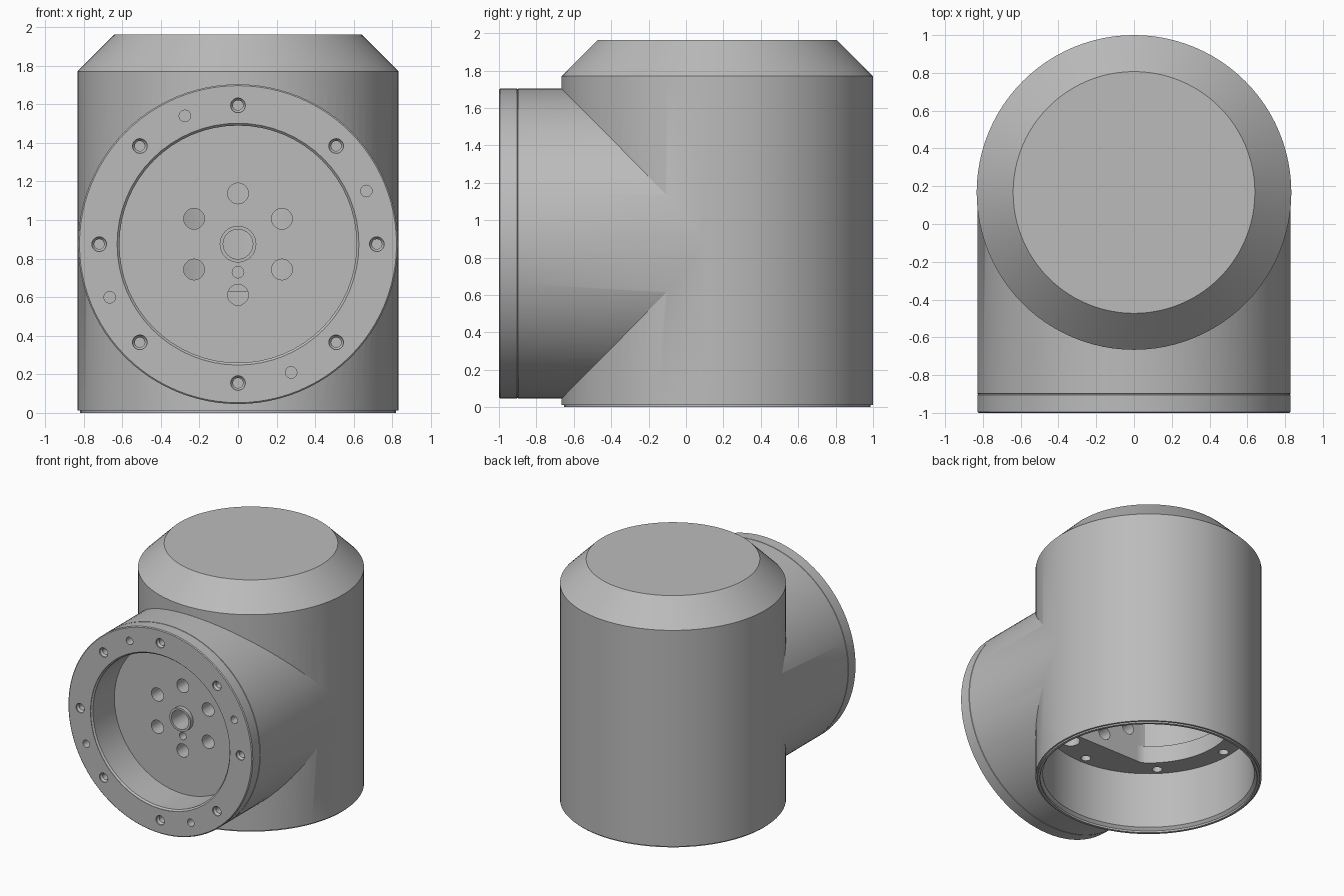
import bpy, bmesh, math
from mathutils import Matrix

cube = bpy.data.objects.get("Cube")
if cube:
    bpy.data.objects.remove(cube, do_unlink=True)

R = 0.833          # housing radius
AXIS_Y = 0.167     # vertical axis position
PORT_Z = 0.875     # height of the side port axis

grey = bpy.data.materials.new("light_grey_metal")
grey.use_nodes = True
colour = (0.5, 0.5, 0.5, 1)
grey.diffuse_color = colour
grey.node_tree.nodes["Principled BSDF"].inputs["Base Color"].default_value = colour

UP = Matrix.Translation((0, AXIS_Y, 0))
FRONT = Matrix.Translation((0, 0, PORT_Z)) @ Matrix.Rotation(math.pi / 2, 4, 'X')


def lathe(bm, profile, matrix, segments=32, centre=(0, 0)):
    """Closed solid of revolution from (radius, height) points, bottom to top."""
    rings = []
    for r, h in profile:
        ring = []
        for i in range(segments):
            a = math.tau * i / segments
            p = (centre[0] + r * math.cos(a), centre[1] + r * math.sin(a), h)
            ring.append(bm.verts.new(p))
        rings.append(ring)
    for low, high in zip(rings, rings[1:]):
        for i in range(segments):
            j = (i + 1) % segments
            bm.faces.new((low[i], low[j], high[j], high[i]))
    bm.faces.new(rings[0][::-1])
    bm.faces.new(rings[-1])
    for ring in rings:
        for v in ring:
            v.co = matrix @ v.co


def hole_circle(bm, profile, matrix, radius, count, start, segments=20):
    for i in range(count):
        a = math.radians(start) + math.tau * i / count
        lathe(bm, profile, matrix, segments,
              (radius * math.cos(a), radius * math.sin(a)))


def make(name, bm):
    mesh = bpy.data.meshes.new(name)
    bm.to_mesh(mesh)
    bm.free()
    mesh.materials.append(grey)
    obj = bpy.data.objects.new(name, mesh)
    bpy.context.collection.objects.link(obj)
    return obj


def combine(target, bm, operation):
    tool = make("cutter", bm)
    tool.hide_render = True
    mod = target.modifiers.new("combine", 'BOOLEAN')
    mod.operation, mod.solver, mod.object = operation, 'EXACT', tool
    bpy.context.view_layer.objects.active = target
    bpy.ops.object.modifier_apply(modifier=mod.name)
    bpy.data.objects.remove(tool, do_unlink=True)


# Upright housing with a chamfered cap and a small step at the foot
bm = bmesh.new()
lathe(bm, [(0.82, 0), (0.82, 0.012), (R, 0.012), (R, 1.77), (0.64, 1.963)], UP, 96)
housing = make("housing", bm)

# Side port with a fine seam behind its flange
bm = bmesh.new()
lathe(bm, [(0.829, -0.15), (0.829, 0.898), (0.824, 0.9), (0.829, 0.904),
           (0.829, 0.994), (0.822, 1)], FRONT, 96)
combine(housing, bm, 'UNION')

# Bottom bore with a chamfered lip
bm = bmesh.new()
lathe(bm, [(0.8, -0.1), (0.8, 0.015), (0.78, 0.035), (0.78, 0.49)], UP, 96)
combine(housing, bm, 'DIFFERENCE')

# Inner chamber above the ledge, with a flat wall on the port side
bm = bmesh.new()
lathe(bm, [(0.62, 0.4), (0.62, 0.63), (0.635, 0.63), (0.635, 1.6)], UP, 96)
for v in bm.verts:
    v.co.y = max(v.co.y, -0.34)
combine(housing, bm, 'DIFFERENCE')

# Ledge bolt holes and locating notches
bm = bmesh.new()
hole_circle(bm, [(0.037, 0.45), (0.037, 0.6)], UP, 0.72, 8, 0)
combine(housing, bm, 'DIFFERENCE')
bm = bmesh.new()
lathe(bm, [(0.07, 0.45), (0.07, 0.62)], UP, 24,
      (0.65 * math.cos(math.radians(-67.5)), 0.65 * math.sin(math.radians(-67.5))))
combine(housing, bm, 'DIFFERENCE')

# Port recess with a chamfered mouth
bm = bmesh.new()
lathe(bm, [(0.615, 0.71), (0.615, 0.985), (0.627, 0.997), (0.627, 1.1)], FRONT, 64)
combine(housing, bm, 'DIFFERENCE')

# Central boss
bm = bmesh.new()
lathe(bm, [(0.095, 0.65), (0.095, 0.745)], FRONT, 32)
combine(housing, bm, 'UNION')

# Flange bolt and pin holes, recess floor holes, shaft hole and index hole
bm = bmesh.new()
hole_circle(bm, [(0.026, 0.87), (0.026, 0.975), (0.038, 0.99), (0.038, 1.1)],
            FRONT, 0.72, 8, 0)
hole_circle(bm, [(0.03, 0.88), (0.03, 1.1)], FRONT, 0.72, 4, 22.5)
hole_circle(bm, [(0.054, 0.2), (0.054, 0.8)], FRONT, 0.263, 6, 30)
lathe(bm, [(0.077, 0.2), (0.077, 0.85)], FRONT, 32)
lathe(bm, [(0.03, 0.6), (0.03, 0.8)], FRONT, 20, (0, -0.145))
combine(housing, bm, 'DIFFERENCE')

# Smooth walls, crisp edges
bpy.ops.object.select_all(action='DESELECT')
housing.select_set(True)
bpy.context.view_layer.objects.active = housing
bpy.ops.object.shade_smooth_by_angle(angle=math.radians(25))
